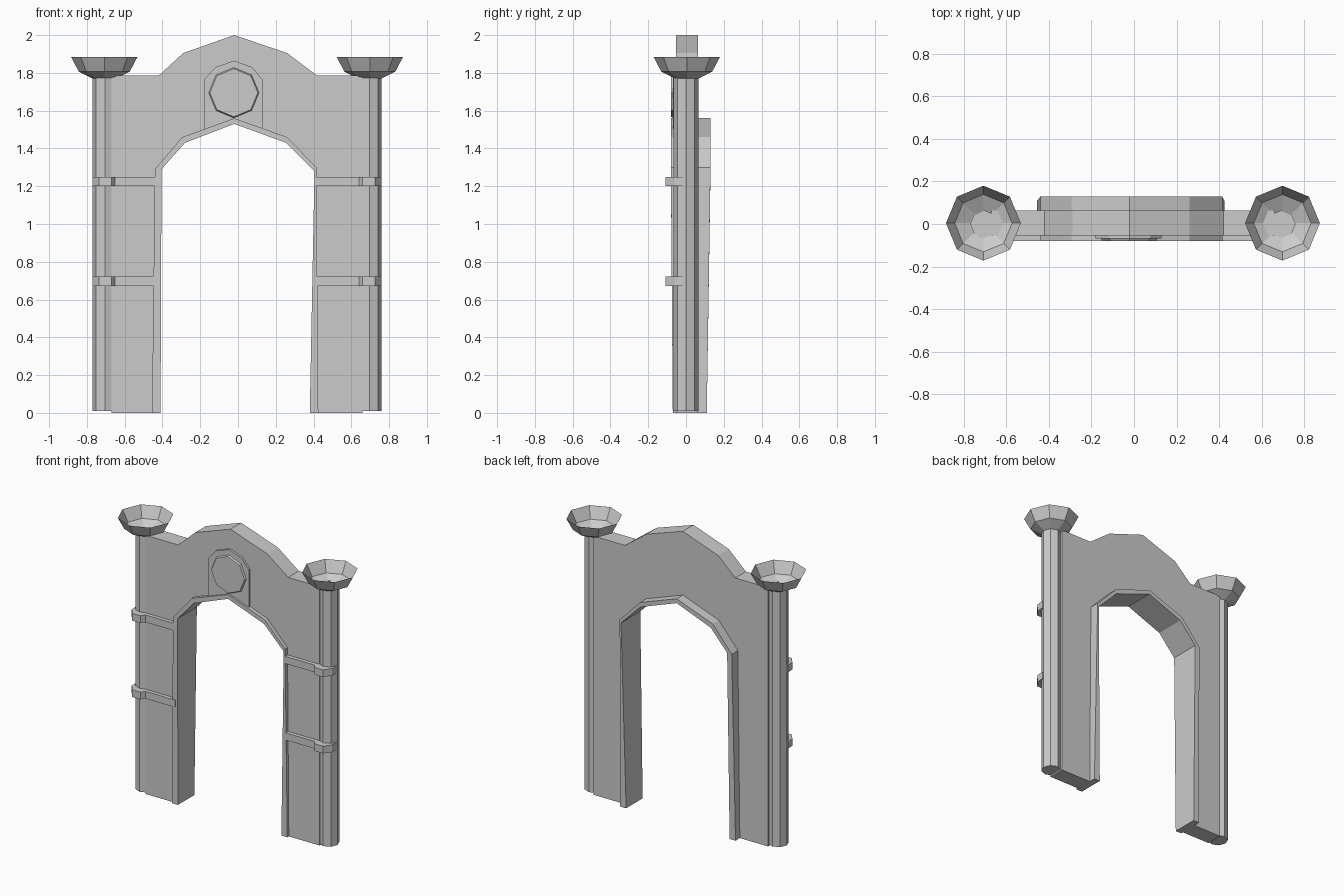
import bpy, bmesh
from math import cos, sin, pi

if "Cube" in bpy.data.objects:
    bpy.data.objects.remove(bpy.data.objects["Cube"])


def finish(name, bm):
    bmesh.ops.recalc_face_normals(bm, faces=bm.faces)
    me = bpy.data.meshes.new(name)
    bm.to_mesh(me)
    bm.free()
    ob = bpy.data.objects.new(name, me)
    bpy.context.collection.objects.link(ob)
    return ob


def prism(name, pts, a, b, axis='Y'):
    """Extrude a 2D outline from a to b along Y (x,z outline) or Z (x,y outline)."""
    bm = bmesh.new()
    put = (lambda p, d: (p[0], d, p[1])) if axis == 'Y' else (lambda p, d: (p[0], p[1], d))
    face = bm.faces.new([bm.verts.new(put(p, a)) for p in pts])
    top = bmesh.ops.extrude_face_region(bm, geom=[face], use_keep_orig=True)['geom']
    move = (0, b - a, 0) if axis == 'Y' else (0, 0, b - a)
    bmesh.ops.translate(bm, vec=move, verts=[v for v in top if isinstance(v, bmesh.types.BMVert)])
    return finish(name, bm)


def ring(r, cx=0, cy=0, n=8):
    return [(cx + r * cos(2 * pi * i / n), cy + r * sin(2 * pi * i / n)) for i in range(n)]


def bowl(name, cx, cy, profile):
    bm = bmesh.new()
    rows = [[bm.verts.new((x, y, z)) for x, y in ring(r, cx, cy)] for r, z in profile]
    bm.faces.new(rows[0])
    for lo, hi in zip(rows, rows[1:]):
        for i in range(8):
            j = (i + 1) % 8
            bm.faces.new((lo[i], lo[j], hi[j], hi[i]))
    return finish(name, bm)


# arch curves, from left foot to right foot
inner = [(-.41, 0), (-.405, 1.29), (-.28, 1.43), (-.02, 1.53), (.255, 1.43), (.405, 1.28), (.38, 0)]
outer = [(-.455, 0), (-.44, 1.29), (-.295, 1.46), (-.02, 1.56), (.26, 1.46), (.415, 1.30), (.425, 0)]

# gate wall with gabled top
gable = [(.66, 0), (.66, 1.785), (.42, 1.785), (.26, 1.905), (-.02, 2.0),
         (-.29, 1.905), (-.42, 1.785), (-.67, 1.785), (-.67, 0)]
mid = [((a[0] + b[0]) / 2, (a[1] + b[1]) / 2) for a, b in zip(inner, outer)]
prism("gate_wall", mid + gable, -.053, .063)

# raised arch lining, slightly thinner at its feet
trim = prism("arch_lining", inner + outer[::-1], -.08, .13)
for v in trim.data.vertices:
    if v.co.z < .1:
        v.co.y = -.07 if v.co.y < 0 else .11

# arched plaque with a raised octagonal disc
prism("plaque", [(-.18, 1.50), (-.02, 1.55), (.13, 1.505), (.13, 1.765), (.075, 1.83),
                 (-.02, 1.865), (-.12, 1.83), (-.18, 1.765)], -.068, -.05)
disc = prism("plaque_disc", ring(.138, -.022, 1.695), -.079, -.06)
for v in disc.data.vertices:
    if v.co.y < -.07:
        v.co.x = -.022 + (v.co.x + .022) * .92
        v.co.z = 1.695 + (v.co.z - 1.695) * .92

# columns, fire bowls and straps on both sides
for side, s, cx in (("left", -1, -.705), ("right", 1, .695)):
    prism(side + "_column", ring(.065, cx, 0), .01, 1.78, 'Z')
    bowl(side + "_bowl", cx + .003 * s, .004, [(.062, 1.77), (.135, 1.807), (.176, 1.885)])
    strap = [(-.28, -.04), (-.28, -.08), (-.055, -.08), (-.035, -.108), (.03, -.108),
             (.064, -.06), (.066, -.01), (0, 0)]
    for level, z in (("lower", .673), ("upper", 1.2)):
        prism(f"{side}_{level}_strap", [(cx + s * x, y) for x, y in strap], z, z + .05, 'Z')
